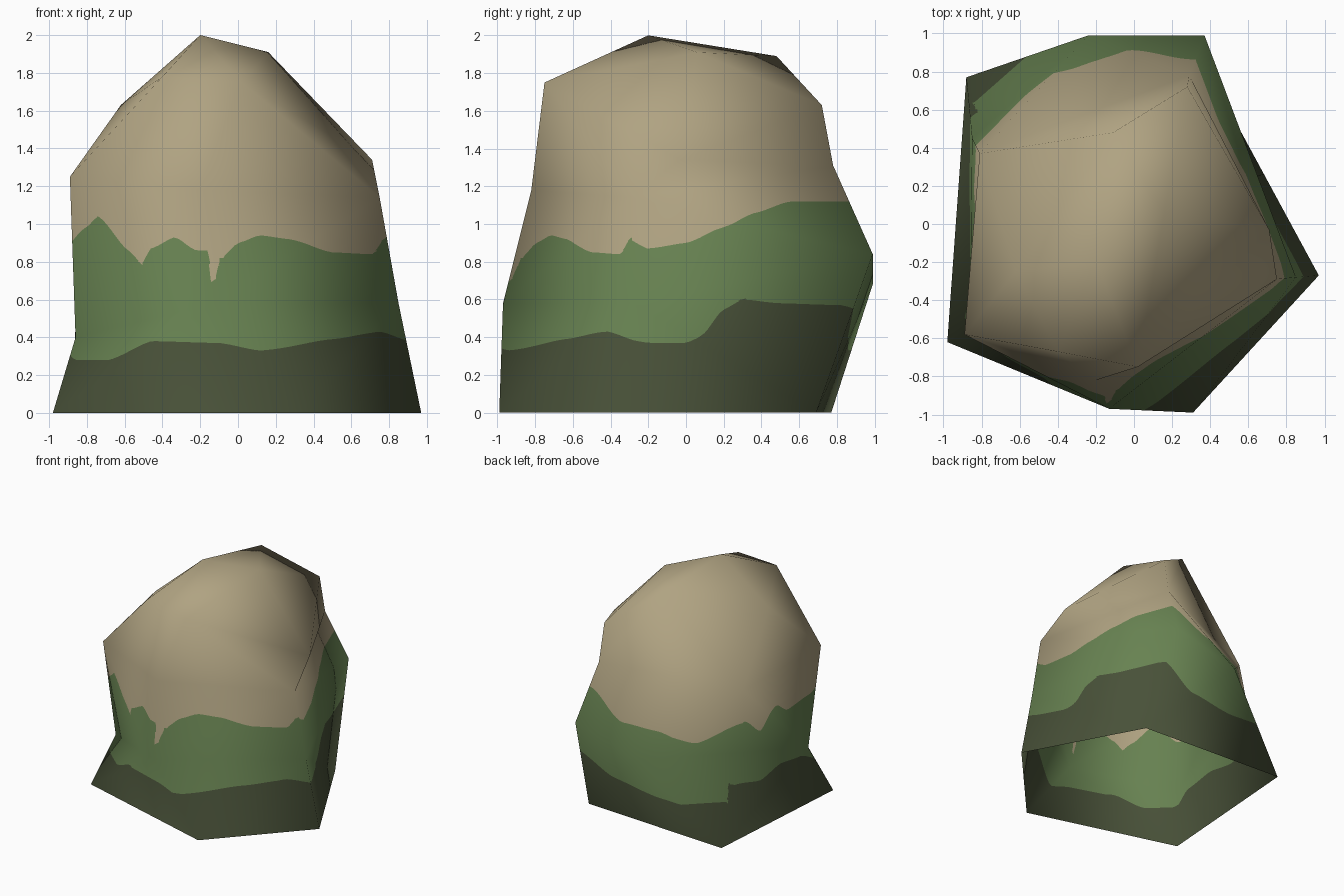
import bpy, bmesh, math
from mathutils import Vector

cube = bpy.data.objects.get("Cube")
if cube:
    bpy.data.objects.remove(cube, do_unlink=True)


def make_material(name, rgb):
    mat = bpy.data.materials.new(name)
    mat.use_nodes = True
    colour = (*rgb, 1)
    mat.diffuse_color = colour
    shader = next(n for n in mat.node_tree.nodes if n.type == 'BSDF_PRINCIPLED')
    shader.inputs["Base Color"].default_value = colour
    shader.inputs["Roughness"].default_value = 0.9
    return mat


bm = bmesh.new()


def ring(*points):
    return [bm.verts.new(p) for p in points]


def bridge(low, high):
    """Zip two counter-clockwise rings together along the shorter diagonals."""
    i = j = 0
    while i < len(low) or j < len(high):
        a, b = low[i % len(low)], high[j % len(high)]
        a_next, b_next = low[(i + 1) % len(low)], high[(j + 1) % len(high)]
        step_low = (a_next.co - b.co).length < (b_next.co - a.co).length
        if j == len(high) or (i < len(low) and step_low):
            bm.faces.new((a, a_next, b))
            i += 1
        else:
            bm.faces.new((a, b_next, b))
            j += 1


def fan(apex, rim):
    for p, q in zip(rim, rim[1:]):
        bm.faces.new((apex, p, q))


# Boulder cross-sections, from the open foot to the crown
foot = ring((-.98, -.62, 0), (.31, -.99, 0), (.97, -.27, 0), (.45, .69, 0), (-.88, .77, 0))
waist = ring((-.86, -.45, .4), (-.13, -.97, .58), (.85, -.28, .58),
             (.37, .99, .84), (-.24, .99, .68), (-.85, .45, .7))
shoulder = ring((-.89, -.58, 1.25), (-.2, -.82, 1.18), (.75, -.29, 1.14),
                (.29, .78, 1.31), (-.81, .37, 1.2))
brow = ring((-.4, -.67, 1.78), (.02, -.75, 1.75), (.71, -.03, 1.34),
            (.28, .72, 1.63), (-.11, .48, 1.89), (-.62, -.25, 1.63))
peak, side_peak = ring((-.2, -.2, 2), (.16, .06, 1.91))

bridge(foot, waist)
bridge(waist, shoulder)
bridge(shoulder, brow)
fan(peak, [side_peak, brow[4], brow[5], brow[0], brow[1], side_peak])
fan(side_peak, brow[1:5])

# Remember the smooth normals of the coarse form so refining keeps its shading
bm.normal_update()
soft = bm.verts.layers.float_vector.new("soft_normal")
for v in bm.verts:
    v[soft] = v.normal
for _ in range(5):
    bmesh.ops.subdivide_edges(bm, edges=bm.edges[:], cuts=1, use_grid_fill=True)

# Moss line and damp line: (angle around the rock in degrees, height)
moss_line = [(0, .9), (17, .98), (35, 1.06), (52, 1.12), (70, 1.12), (91, .92), (110, .88),
             (130, .79), (155, .94), (168, .78), (183, .92), (192, .83), (208, .87),
             (216, .98), (221, 1.04), (231, .86), (236, .79), (240, .87), (248, .93),
             (256, .86), (260, .86), (261.5, .69), (263, .73), (264, .82), (270, .9),
             (279, .94), (293, .92), (315, .85), (334, .84), (339, .92), (345, .87), (360, .9)]
damp_line = [(0, .37), (6, .4), (17, .55), (26, .6), (42, .58), (63, .57), (83, .39),
             (110, .33), (143, .34), (144.5, .47), (167, .37), (184, .41), (202, .37),
             (212, .28), (225, .28), (241, .38), (264, .37), (277, .33), (308, .39),
             (331, .43), (347, .37), (360, .37)]


def above(line, co):
    """Signed height of a point over a wavy line."""
    angle = math.degrees(math.atan2(co.y, co.x)) % 360
    for (a, low), (b, high) in zip(line, line[1:]):
        if a <= angle <= b:
            t = (angle - a) / (b - a)
            t = (t + t * t * (3 - 2 * t)) / 2
            return co.z - low - (high - low) * t
    return co.z - line[0][1]


def cut_along(line):
    """Cut an edge path into the surface where it meets the line."""
    height = {v: above(line, v.co) for v in bm.verts}
    crossing = [e for e in bm.edges if height[e.verts[0]] * height[e.verts[1]] < 0]
    made = []
    for e in crossing:
        a, b = e.verts
        t = height[a] / (height[a] - height[b])
        made.append(bmesh.utils.edge_split(e, a, min(max(t, .02), .98))[1])
    bmesh.ops.connect_verts(bm, verts=made)


cut_along(moss_line)
cut_along(damp_line)

# Colour bands: stone over moss over damp base
for f in bm.faces:
    f.smooth = True
    centre = f.calc_center_median()
    if above(moss_line, centre) > 0:
        f.material_index = 0
    elif above(damp_line, centre) > 0:
        f.material_index = 1
    else:
        f.material_index = 2

bm.verts.index_update()
normals = [Vector(v[soft]).normalized() for v in bm.verts]
bm.verts.layers.float_vector.remove(soft)
mesh = bpy.data.meshes.new("boulder")
bm.to_mesh(mesh)
bm.free()
mesh.normals_split_custom_set_from_vertices(normals)

mesh.materials.append(make_material("sandy stone", (.434, .366, .223)))
mesh.materials.append(make_material("moss green", (.138, .226, .084)))
mesh.materials.append(make_material("dark damp green", (.065, .082, .040)))
boulder = bpy.data.objects.new("boulder", mesh)
bpy.context.collection.objects.link(boulder)
